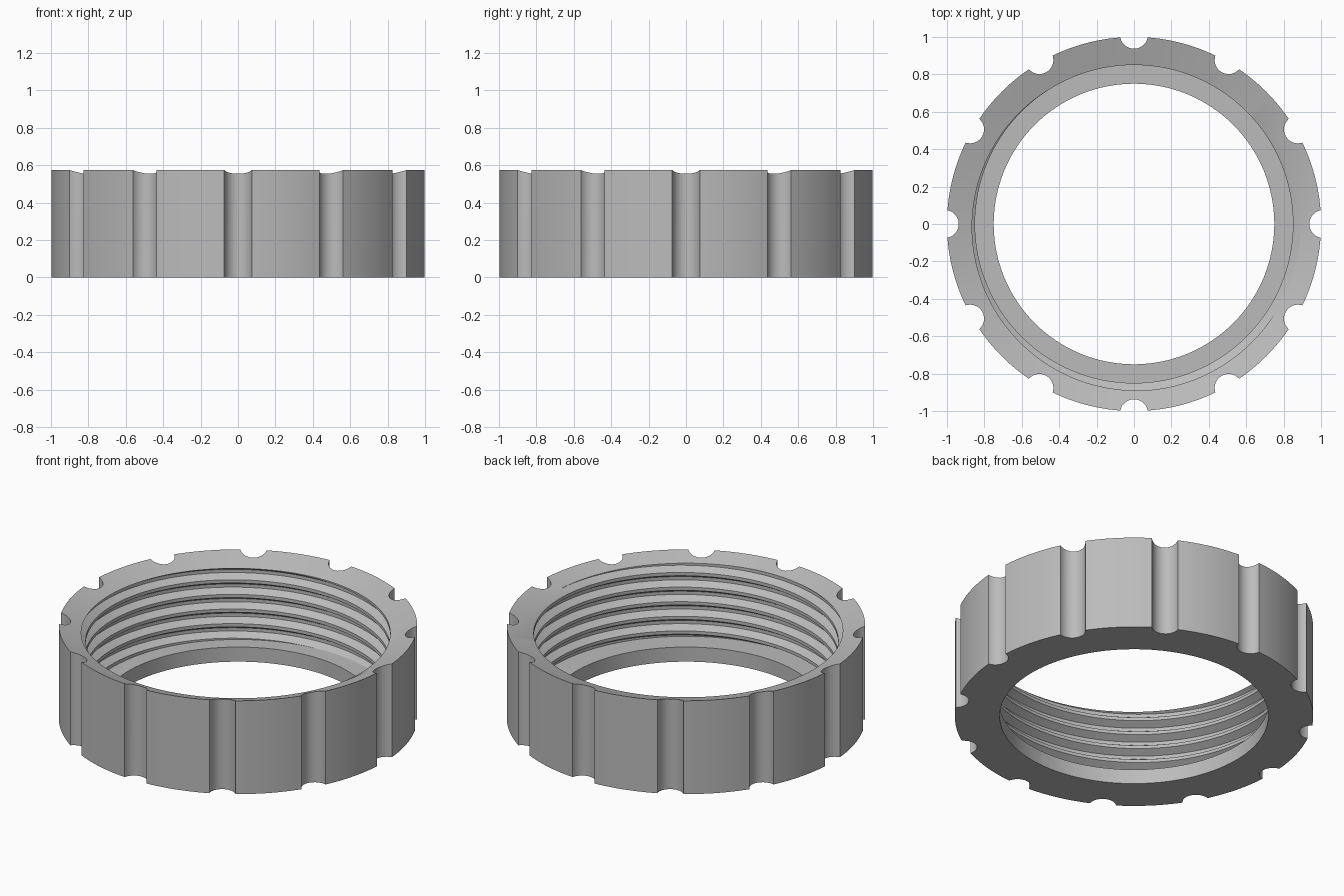
import bpy, bmesh
from math import sin, cos, sqrt, acos, pi, radians

if "Cube" in bpy.data.objects:
    bpy.data.objects.remove(bpy.data.objects["Cube"])

HEIGHT, FLOOR, HOLE = 0.575, 0.09, 0.75        # overall height, lip thickness, hole radius
CREST, ROOT, PITCH = 0.85, 0.892, 0.09         # thread
FLAT, SLOPE = 0.02, 0.025                      # thread flat and flank heights
NOTCHES, NOTCH_R, NOTCH_D = 12, 0.075, 1.012   # grip notches
DISH = 0.32                                    # inward fall of the top rim
PHASE = HEIGHT - 0.035 + PITCH / 8             # height of a root centre at angle 0


def rim_z(r):
    return HEIGHT - DISH * (1 - r)


def thread_r(angle, z):
    """Radius of the trapezoid thread at an angle and height."""
    u = (z - PHASE - PITCH * angle / (2 * pi) + PITCH / 2) % PITCH - PITCH / 2
    t = min(max((abs(u) - FLAT / 2) / SLOPE, 0), 1)
    return ROOT + (CREST - ROOT) * t


def thread_top(angle):
    """Height where the thread meets the dished rim."""
    z = HEIGHT - 0.04
    for _ in range(30):
        z = rim_z(thread_r(angle, z))
    return z


# Outer outline: an angle and radius for each column, one notch per sector
half = acos((1 + NOTCH_D ** 2 - NOTCH_R ** 2) / (2 * NOTCH_D))
sector = 2 * pi / NOTCHES
outline = []
for n in range(NOTCHES):
    for i in range(13):
        a = half * sin(pi * (i / 12 - 0.5))
        r = NOTCH_D * cos(a) - sqrt(NOTCH_R ** 2 - (NOTCH_D * sin(a)) ** 2)
        outline.append((n * sector + a, min(r, 1)))
    for i in range(1, 12):
        outline.append((n * sector + half + (sector - 2 * half) * i / 12, 1))
outline.append((outline[0][0] + 2 * pi, outline[0][1]))

# Loft closed cross-sections around the axis; thread rows follow the helix
corners = (-FLAT / 2, FLAT / 2, FLAT / 2 + SLOPE, PITCH - FLAT / 2 - SLOPE)
bm = bmesh.new()
columns = []
for angle, outer in outline:
    top = thread_top(angle)
    section = [(outer, 0), (HOLE, 0), (HOLE, FLOOR)]
    for k in range(-8, 3):
        for c in corners:
            z = PHASE + PITCH * (k + angle / (2 * pi)) + c
            z = min(max(z, FLOOR), top)
            section.append((thread_r(angle, z), z))
    section.append((outer, rim_z(outer)))
    columns.append([bm.verts.new((r * cos(angle), r * sin(angle), z)) for r, z in section])

for a, b in zip(columns, columns[1:]):
    for i in range(len(a)):
        j = (i + 1) % len(a)
        bm.faces.new((a[i], b[i], b[j], a[j]))
bmesh.ops.remove_doubles(bm, verts=bm.verts, dist=0.00005)
bmesh.ops.recalc_face_normals(bm, faces=bm.faces)

mesh = bpy.data.meshes.new("threaded_ring")
bm.to_mesh(mesh)
bm.free()
ring = bpy.data.objects.new("threaded_ring", mesh)
bpy.context.collection.objects.link(ring)

# Plain grey
grey = bpy.data.materials.new("plain_grey")
grey.use_nodes = True
grey.diffuse_color = (0.5, 0.5, 0.5, 1)
grey.node_tree.nodes["Principled BSDF"].inputs["Base Color"].default_value = (0.5, 0.5, 0.5, 1)
mesh.materials.append(grey)

bpy.ops.object.select_all(action="DESELECT")
ring.select_set(True)
bpy.context.view_layer.objects.active = ring
bpy.ops.object.shade_smooth_by_angle(angle=radians(30))
